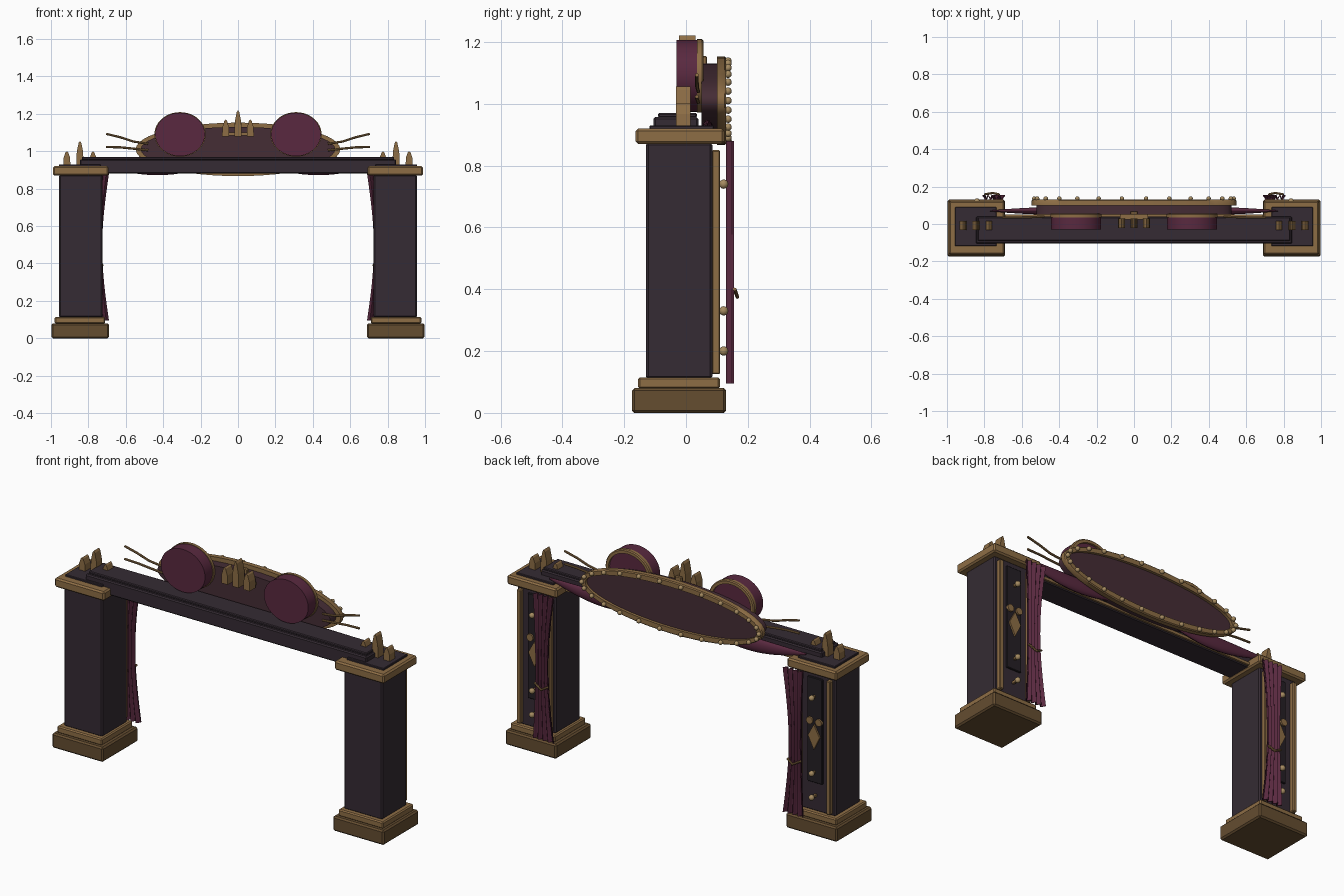
import bpy, bmesh
from math import sin, cos, pi
from mathutils import Vector

if "Cube" in bpy.data.objects:
    bpy.data.objects.remove(bpy.data.objects["Cube"])


def material(name, rgb):
    m = bpy.data.materials.new(name)
    m.diffuse_color = (*rgb, 1)
    m.use_nodes = True
    m.node_tree.nodes["Principled BSDF"].inputs["Base Color"].default_value = m.diffuse_color
    return m


GOLD = material("gold", (0.27, 0.155, 0.06))
BRONZE = material("bronze", (0.13, 0.075, 0.03))
BEAD = material("bead_gold", (0.38, 0.26, 0.12))
DARK = material("dark_wood", (0.035, 0.024, 0.033))
BLACK = material("panel_black", (0.018, 0.014, 0.018))
CRIMSON = material("crimson", (0.10, 0.022, 0.05))
WINE = material("wine", (0.06, 0.026, 0.036))


def finish(name, bm, mat, smooth=False):
    bmesh.ops.recalc_face_normals(bm, faces=bm.faces)
    me = bpy.data.meshes.new(name)
    bm.to_mesh(me)
    bm.free()
    me.materials.append(mat)
    ob = bpy.data.objects.new(name, me)
    bpy.context.collection.objects.link(ob)
    if smooth:
        bpy.context.view_layer.objects.active = ob
        ob.select_set(True)
        bpy.ops.object.shade_smooth_by_angle(angle=0.7)
        ob.select_set(False)
    return ob


def box(name, x, y, z, mat, bevel=0.0):
    bm = bmesh.new()
    bmesh.ops.create_cube(bm, size=1)
    for v in bm.verts:
        for i, (a, b) in enumerate((x, y, z)):
            v.co[i] = (a + b) / 2 + v.co[i] * (b - a)
    if bevel:
        bmesh.ops.bevel(bm, geom=bm.edges[:], offset=bevel, segments=1, affect='EDGES')
    return finish(name, bm, mat)


def loft(name, rings, mat, closed=False, smooth=True):
    """Skin a list of equal point loops; closed joins last loop to first."""
    bm = bmesh.new()
    loops = [[bm.verts.new(p) for p in r] for r in rings]
    n = len(loops[0])
    pairs = list(zip(loops, loops[1:])) + ([(loops[-1], loops[0])] if closed else [])
    for a, b in pairs:
        for i in range(n):
            j = (i + 1) % n
            bm.faces.new((a[i], a[j], b[j], b[i]))
    if not closed:
        bm.faces.new(loops[0])
        bm.faces.new(loops[-1])
    return finish(name, bm, mat, smooth)


def ellipse(cx, cz, rx, rz, y, n=48):
    return [(cx + rx * cos(2 * pi * i / n), y, cz + rz * sin(2 * pi * i / n)) for i in range(n)]


def disc(name, cx, cz, rx, rz, y0, y1, mat):
    return loft(name, [ellipse(cx, cz, rx, rz, y) for y in (y0, y1)], mat)


def rim(name, cx, cz, rx, rz, w, y0, y1, mat):
    e = lambda d, y: ellipse(cx, cz, rx - d, rz - d, y)
    return loft(name, [e(0, y0), e(0, y1 - 0.005), e(0.005, y1), e(w, y1), e(w, y0)], mat, closed=True)


def prism(name, pts, y0, y1, mat):
    return loft(name, [[(x, y, z) for x, z in pts] for y in (y0, y1)], mat, smooth=False)


def spike(name, x, z, top, y0, y1):
    h = top - z
    prof = [(-.019, 0), (.019, 0), (.017, .55), (.007, .92), (0, 1), (-.007, .92), (-.017, .55)]
    return prism(name, [(x + a, z + b * h) for a, b in prof], y0, y1, GOLD)


def bead(name, x, y, z, r):
    bm = bmesh.new()
    bmesh.ops.create_uvsphere(bm, u_segments=12, v_segments=8, radius=r)
    bmesh.ops.translate(bm, vec=(x, y, z), verts=bm.verts)
    return finish(name, bm, BEAD, True)


def rod(name, pts, r, mat):
    rings = []
    for i, p in enumerate(pts):
        d = (Vector(pts[min(i + 1, len(pts) - 1)]) - Vector(pts[max(i - 1, 0)])).normalized()
        u = Vector((0, 1, 0))
        v = d.cross(u).normalized()
        rings.append([Vector(p) + r * (cos(pi * k / 4) * u + sin(pi * k / 4) * v) for k in range(8)])
    return loft(name, rings, mat)


def span(s, a, b):
    return tuple(sorted((s * a, s * b)))


# Crossbeam with lower trim on its back
box("beam", (-.845, .845), (-.105, .04), (.88, .957), DARK, .006)
box("beam_top", (-.835, .835), (-.09, .035), (.955, .97), DARK, .004)
box("beam_trim", (-.69, .69), (.038, .05), (.885, .9), GOLD)

# Oval sign with beaded rim
CZ = 1.01
disc("sign_body", 0, CZ, .52, .12, .05, .115, WINE)
rim("sign_rim", 0, CZ, .547, .143, .032, .1, .13, GOLD)
for i in range(26):
    a = 2 * pi * i / 26
    bead("sign_bead", .533 * cos(a), .136, CZ + .129 * sin(a), .012)

# Centre crown of three spikes
for x, top in ((-.066, 1.17), (0, 1.22), (.066, 1.17)):
    spike("crown_spike", x, 1.08, top, -.022, .03)
box("crown_bracket", (-.075, .075), (.025, .052), (1.085, 1.1), GOLD)
box("crown_clasp", (-.02, .02), (.05, .068), (1.125, 1.155), GOLD, .004)

for s in (-1, 1):
    # Pillar
    box("pillar_base", span(s, .69, .997), (-.175, .13), (0, .08), BRONZE, .008)
    box("pillar_plinth", span(s, .71, .98), (-.155, .11), (.078, .115), GOLD, .006)
    box("pillar_shaft", span(s, .725, .957), (-.13, .085), (.11, .875), DARK, .008)
    box("pillar_cap", span(s, .692, .99), (-.163, .124), (.87, .92), GOLD, .008)
    box("pillar_cap_inset", span(s, .735, .957), (-.118, .09), (.915, .93), DARK, .003)

    # Back face dressing
    box("back_strip_outer", span(s, .918, .942), (.083, .11), (.125, .85), GOLD, .004)
    box("back_strip_inner", span(s, .738, .762), (.083, .11), (.125, .85), GOLD, .004)
    box("back_panel", span(s, .795, .885), (.083, .095), (.27, .84), BLACK, .003)
    for z in (.74, .33, .2):
        box("stud_stem", span(s, .834, .846), (.083, .115), (z - .006, z + .006), GOLD)
        bead("stud", s * .84, .122, z, .015)
    cx = s * .84
    prism("diamond", [(cx - .035, .525), (cx, .455), (cx + .035, .525), (cx, .59)], .09, .104, GOLD)
    for d in (-.027, .027):
        disc("diamond_dot", cx + d, .605, .019, .019, .09, .104, GOLD)

    # Spikes on the cap
    for x, z, top in ((.915, .925, 1.0), (.845, .925, 1.055), (.775, .925, 1.0)):
        spike("cap_spike", s * x, z, top, -.032, .015)

    # Round drum beside the crown
    disc("drum", s * .31, 1.09, .133, .116, -.03, .045, CRIMSON)
    rim("drum_rim", s * .31, 1.09, .137, .119, .02, .035, .056, GOLD)

    # Thin curved rods
    rod("upper_rod", [(s * .48, .04, 1.04), (s * .56, .036, 1.052), (s * .63, .035, 1.075), (s * .705, .035, 1.093)], .006, GOLD)
    rod("lower_rod", [(s * .48, .04, 1.005), (s * .56, .036, 1.014), (s * .63, .035, 1.021), (s * .705, .035, 1.023)], .006, GOLD)

    # Sagging swag behind the sign
    rings = []
    for i in range(17):
        t = i / 16
        w = sin(pi * (.04 + .92 * t))
        x, z = s * (.77 - .68 * t), .945 - .035 * w
        rings.append([(x, .07 + .02 * w * cos(2 * pi * k / 16), z + .038 * w * sin(2 * pi * k / 16))
                      for k in range(16)])
    loft("swag", rings, CRIMSON)

    # Pleated curtain, drawn in at mid height
    rings = []
    for i in range(17):
        t = i / 16
        pinch = sin(pi * t)
        x0, x1 = .69 + .036 * pinch, .81 - .014 * pinch
        ts = [k / 32 for k in range(33)]
        wave = lambda u: .143 + .009 * cos(8 * pi * u)
        front = [(s * (x0 + (x1 - x0) * u), wave(u) - .004, .095 + .785 * t) for u in ts]
        back = [(s * (x0 + (x1 - x0) * u), wave(u) + .004, .095 + .785 * t) for u in reversed(ts)]
        rings.append(front + back)
    loft("curtain", rings, CRIMSON)
    rod("curtain_tie", [(s * .72, .158, .395), (s * .755, .166, .375), (s * .8, .158, .4)], .006, GOLD)
